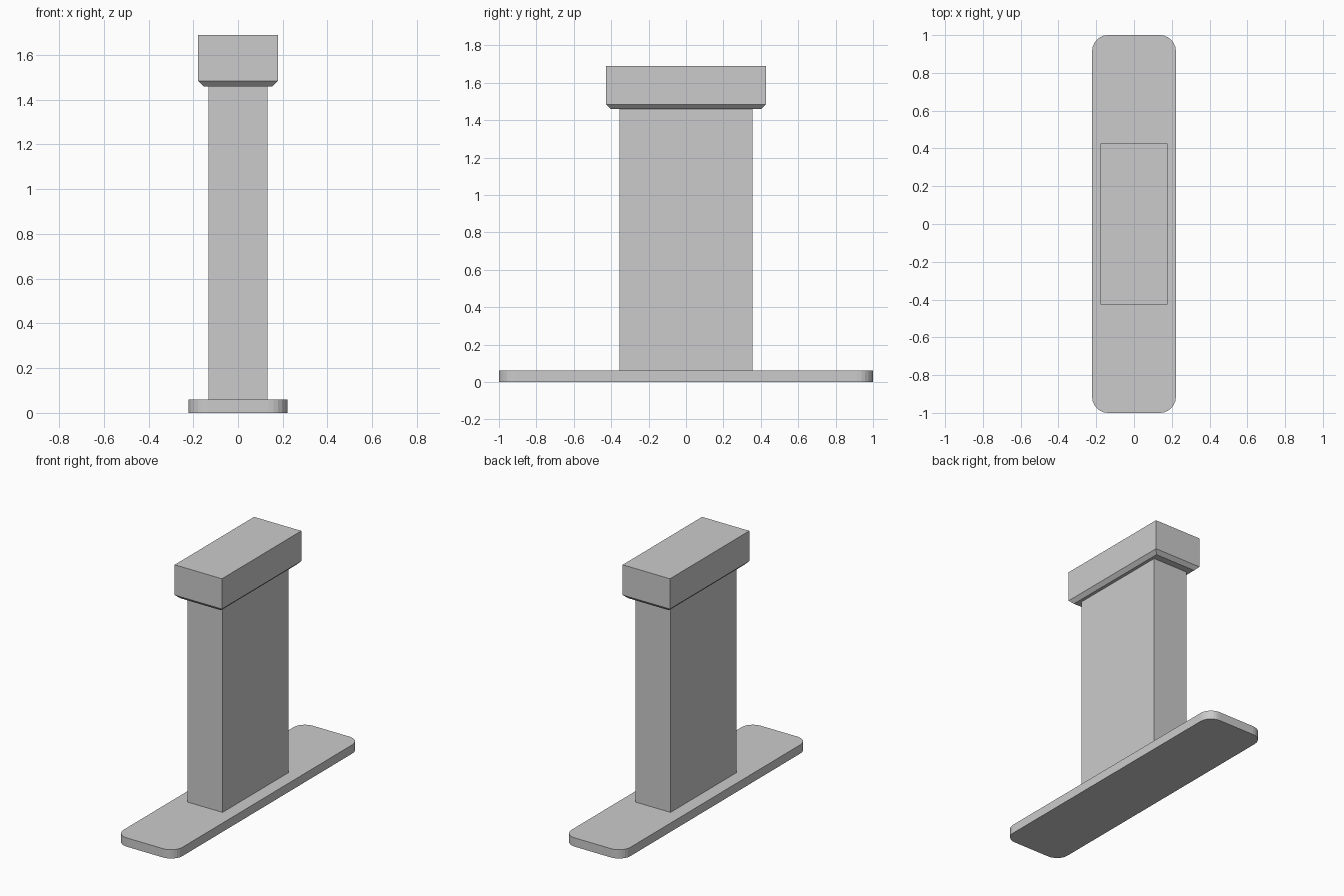
import bpy, bmesh

if "Cube" in bpy.data.objects:
    bpy.data.objects.remove(bpy.data.objects["Cube"])


def box(name, hx, hy, z0, z1):
    """Box with half sizes hx, hy, from z0 to z1."""
    bm = bmesh.new()
    bmesh.ops.create_cube(bm, size=1)
    for v in bm.verts:
        v.co.x *= 2 * hx
        v.co.y *= 2 * hy
        v.co.z = z1 if v.co.z > 0 else z0
    return bm, name


def finish(bm, name):
    mesh = bpy.data.meshes.new(name)
    bm.to_mesh(mesh)
    bm.free()
    obj = bpy.data.objects.new(name, mesh)
    bpy.context.collection.objects.link(obj)
    return obj


# Base plate with rounded vertical corners
bm, name = box("base_plate", 0.222, 1.0, 0.0, 0.06)
corners = [e for e in bm.edges if abs(e.verts[0].co.z - e.verts[1].co.z) > 0.01]
bmesh.ops.bevel(bm, geom=corners, offset=0.085, segments=6, profile=0.5,
                affect='EDGES')
finish(bm, name)

# Column
finish(*box("column", 0.133, 0.356, 0.06, 1.46))

# Cap block with a chamfered lower rim
bm, name = box("cap", 0.178, 0.427, 1.46, 1.69)
rim = [e for e in bm.edges if all(v.co.z < 1.5 for v in e.verts)]
bmesh.ops.bevel(bm, geom=rim, offset=0.024, segments=1, affect='EDGES')
finish(bm, name)
